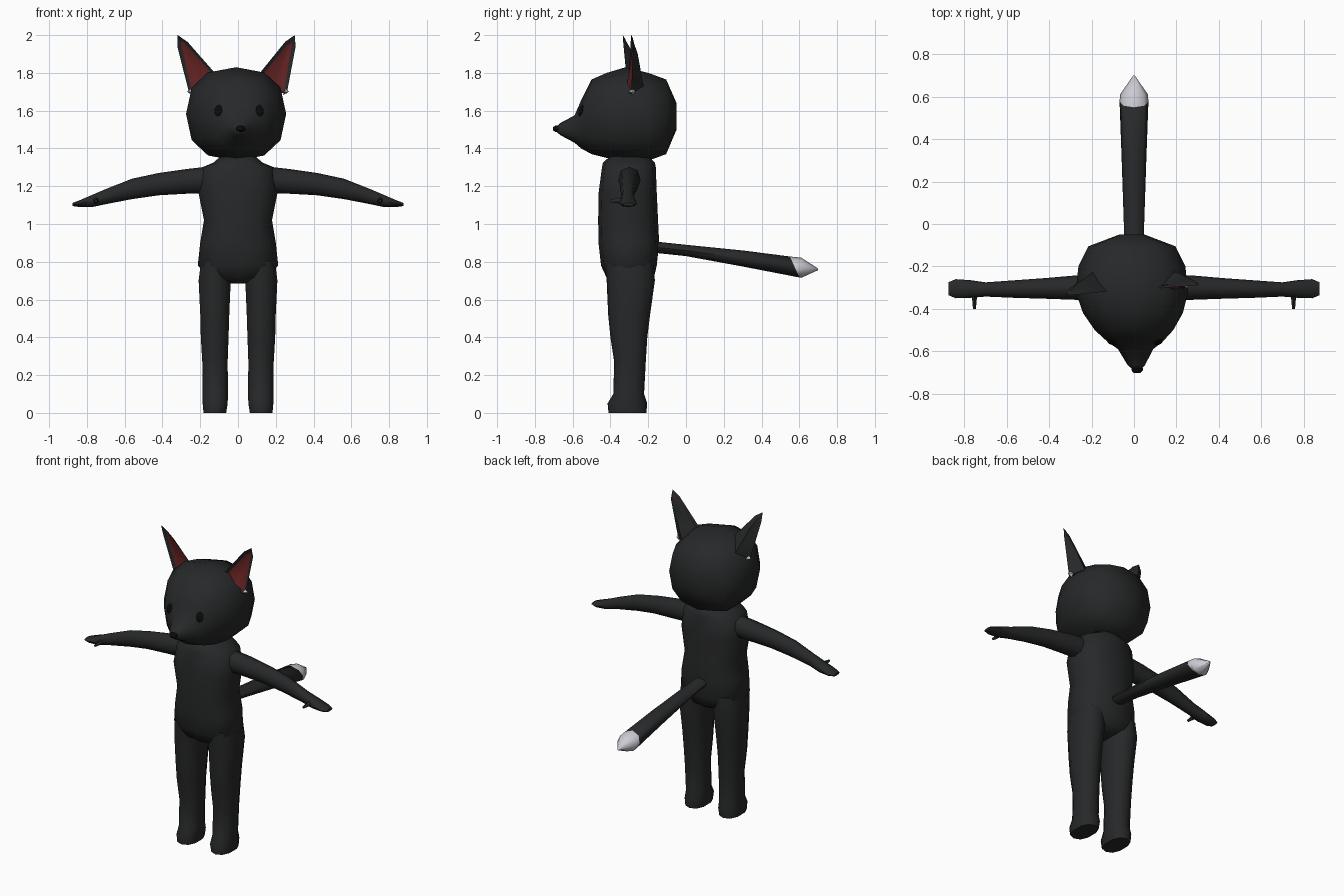
import bpy, bmesh
from math import sin, cos, pi, radians
from mathutils import Vector


def material(name, r, g, b):
    m = bpy.data.materials.new(name)
    m.diffuse_color = (r, g, b, 1)
    return m


FUR = material("dark_fur", 0.02, 0.021, 0.022)
RED = material("inner_ear_red", 0.12, 0.015, 0.015)
WHITE = material("pale_fur", 0.6, 0.6, 0.65)
BLACK = material("black", 0.003, 0.003, 0.003)


def finish(name, bm, mats, angle=60):
    bmesh.ops.recalc_face_normals(bm, faces=bm.faces)
    me = bpy.data.meshes.new(name)
    bm.to_mesh(me)
    bm.free()
    for m in mats:
        me.materials.append(m)
    ob = bpy.data.objects.new(name, me)
    bpy.context.collection.objects.link(ob)
    bpy.ops.object.select_all(action='DESELECT')
    ob.select_set(True)
    bpy.context.view_layer.objects.active = ob
    bpy.ops.object.shade_smooth_by_angle(angle=radians(angle))
    return ob


def loft(name, axis, rings, mat, n=12, power=2.0, side=1):
    """Skin rounded rings (t, a0, a1, b0, b1[, tilt]) stacked along an axis."""
    bm = bmesh.new()
    loops = []
    for t, a0, a1, b0, b1, *tilt in rings:
        loop = []
        for k in range(n):
            c, s = cos(pi / 2 + 2 * pi * k / n), sin(pi / 2 + 2 * pi * k / n)
            c, s = (abs(v) ** (2 / power) * (1 if v > 0 else -1) for v in (c, s))
            a = (a0 + a1) / 2 + c * (a1 - a0) / 2
            b = (b0 + b1) / 2 + s * (b1 - b0) / 2
            u = t + (tilt[0] * s if tilt else 0)
            p = {'x': (u, a, b), 'y': (a, u, b), 'z': (a, b, u)}[axis]
            loop.append(bm.verts.new((p[0] * side, p[1], p[2])))
        loops.append(loop)
    for lo, hi in zip(loops, loops[1:]):
        for k in range(n):
            bm.faces.new((lo[k], lo[(k + 1) % n], hi[(k + 1) % n], hi[k]))
    bm.faces.new(loops[0])
    bm.faces.new(loops[-1])
    return finish(name, bm, [mat])


# Torso
loft("torso", 'z', [
    (0.685, -0.04, 0.04, -0.37, -0.22),
    (0.715, -0.15, 0.15, -0.42, -0.17),
    (0.78, -0.213, 0.213, -0.45, -0.155),
    (0.90, -0.20, 0.20, -0.463, -0.142),
    (1.02, -0.18, 0.18, -0.465, -0.148),
    (1.17, -0.21, 0.21, -0.462, -0.155),
    (1.30, -0.19, 0.19, -0.445, -0.16),
    (1.325, -0.13, 0.13, -0.44, -0.165),
    (1.36, -0.09, 0.09, -0.40, -0.20)], FUR, power=2.5)

# Legs and arms, both sides
for side, label in ((1, "right"), (-1, "left")):
    loft(label + "_leg", 'z', [
        (0.0, 0.06, 0.185, -0.41, -0.21),
        (0.05, 0.052, 0.19, -0.415, -0.205),
        (0.10, 0.05, 0.19, -0.385, -0.222),
        (0.27, 0.052, 0.192, -0.38, -0.213),
        (0.40, 0.047, 0.20, -0.40, -0.205),
        (0.52, 0.043, 0.203, -0.412, -0.19),
        (0.70, 0.035, 0.212, -0.42, -0.165),
        (0.80, 0.03, 0.20, -0.43, -0.17)], FUR, 10, 2.4, side)
    loft(label + "_arm", 'x', [
        (0.15, -0.36, -0.24, 1.165, 1.305),
        (0.28, -0.357, -0.243, 1.16, 1.29),
        (0.42, -0.352, -0.255, 1.152, 1.27),
        (0.56, -0.348, -0.265, 1.132, 1.24),
        (0.70, -0.342, -0.275, 1.105, 1.185),
        (0.77, -0.348, -0.265, 1.09, 1.155),
        (0.84, -0.35, -0.26, 1.09, 1.125),
        (0.875, -0.335, -0.275, 1.095, 1.112)], FUR, 8, 2.2, side)
    loft(label + "_thumb", 'y', [
        (-0.32, 0.735, 0.77, 1.105, 1.145),
        (-0.36, 0.74, 0.764, 1.11, 1.137),
        (-0.40, 0.744, 0.76, 1.115, 1.13)], FUR, 6, 2, side)

# Head with tapering muzzle
head = loft("head", 'y', [
    (-0.05, -0.07, 0.05, 1.50, 1.64),
    (-0.105, -0.215, 0.195, 1.37, 1.765),
    (-0.20, -0.262, 0.242, 1.335, 1.80),
    (-0.32, -0.275, 0.255, 1.335, 1.83),
    (-0.42, -0.24, 0.23, 1.35, 1.80),
    (-0.50, -0.185, 0.185, 1.37, 1.765),
    (-0.555, -0.125, 0.135, 1.40, 1.655),
    (-0.59, -0.075, 0.09, 1.43, 1.575),
    (-0.665, -0.03, 0.052, 1.47, 1.535),
    (-0.682, -0.01, 0.035, 1.485, 1.52)], FUR, 12, 2.4)

# Nose
loft("nose", 'y', [
    (-0.66, -0.012, 0.04, 1.487, 1.523),
    (-0.69, -0.012, 0.042, 1.487, 1.522),
    (-0.703, 0.0, 0.03, 1.494, 1.514)], BLACK, 8)

# Eyes seated on the face surface
bpy.context.view_layer.update()
for x, label in ((0.115, "right"), (-0.105, "left")):
    hit, loc, nrm, _ = head.ray_cast(Vector((x, -1, 1.60)), Vector((0, 1, 0)))
    bm = bmesh.new()
    bmesh.ops.create_uvsphere(bm, u_segments=10, v_segments=6, radius=1)
    q = nrm.to_track_quat('Z', 'Y')
    for v in bm.verts:
        v.co = loc + q @ Vector((v.co.x * 0.022, v.co.y * 0.032, v.co.z * 0.008))
    finish(label + "_eye", bm, [BLACK])

# Ears: outlined rim, bulging back, recessed red inside
outline = [(0.10, -0.31, 1.78), (0.25, -0.315, 1.965), (0.30, -0.315, 2.0),
           (0.305, -0.30, 1.94), (0.258, -0.29, 1.69), (0.18, -0.33, 1.70)]
for side, label, lean in ((1, "right", 0.025), (-1, "left", -0.02)):
    bm = bmesh.new()
    rim = []
    for x, y, z in outline:
        up = max(0, (z - 1.7) / 0.3)
        shift = -0.02 * up if side < 0 else 0
        rim.append(bm.verts.new((side * x + shift, y + lean * up, z)))
    low = bm.verts.new((side * 0.19, -0.225, 1.73))
    high = bm.verts.new((side * 0.265, -0.268 + lean * 0.5, 1.90))
    front = bm.faces.new(rim)
    r = rim
    for f in ((r[0], r[1], high, low), (r[1], r[2], high), (r[2], r[3], high),
              (r[3], r[4], low, high), (r[4], r[5], low), (r[5], r[0], low)):
        bm.faces.new(f)
    bmesh.ops.recalc_face_normals(bm, faces=bm.faces)
    bmesh.ops.inset_individual(bm, faces=[front], thickness=0.02, depth=-0.012)
    front.material_index = 1
    finish(label + "_ear", bm, [FUR, RED], 50)

    # Pale tuft below the ear
    bm = bmesh.new()
    bmesh.ops.create_cone(bm, cap_ends=True, segments=4, radius1=0.018,
                          radius2=0, depth=0.05)
    for v in bm.verts:
        x, y, z = v.co
        v.co = (side * (0.258 + z * 0.5 + x * 0.4), -0.285 + y, 1.70 + x)
    finish(label + "_ear_tuft", bm, [WHITE], 20)

# Tail and pale tip
border = (0.575, -0.068, 0.068, 0.717, 0.828, -0.025)
loft("tail", 'y', [
    (-0.19, -0.042, 0.042, 0.85, 0.91),
    (0.0, -0.048, 0.048, 0.83, 0.89),
    (0.30, -0.058, 0.058, 0.775, 0.86),
    border], FUR, 8)
loft("tail_tip", 'y', [
    border,
    (0.61, -0.066, 0.066, 0.715, 0.822),
    (0.70, -0.004, 0.004, 0.756, 0.764)], WHITE, 8)
